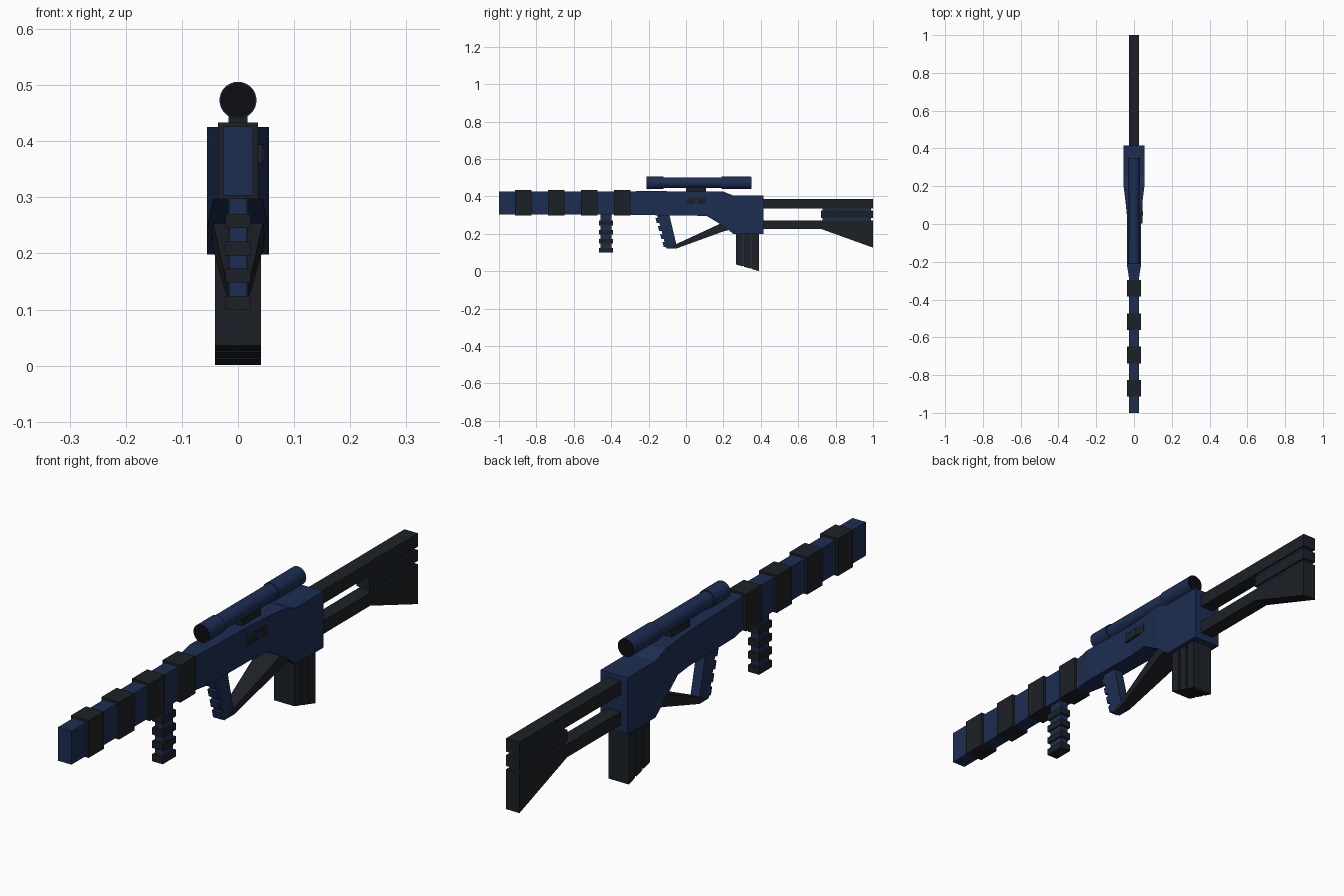
import bpy, bmesh
from math import pi
from mathutils import Matrix

if "Cube" in bpy.data.objects:
    bpy.data.objects.remove(bpy.data.objects["Cube"])


def material(name, rgb):
    m = bpy.data.materials.new(name)
    m.diffuse_color = (*rgb, 1)
    m.use_nodes = True
    m.node_tree.nodes["Principled BSDF"].inputs["Base Color"].default_value = m.diffuse_color
    return m


NAVY = material("navy", (0.012, 0.027, 0.085))
DARK = material("dark_grey", (0.012, 0.015, 0.019))
BLACK = material("black", (0.004, 0.004, 0.005))


def finish(bm, name, mat):
    bmesh.ops.recalc_face_normals(bm, faces=bm.faces)
    me = bpy.data.meshes.new(name)
    bm.to_mesh(me)
    bm.free()
    me.materials.append(mat)
    ob = bpy.data.objects.new(name, me)
    bpy.context.collection.objects.link(ob)
    return ob


def loft(name, sections, mat):
    """Skin a list of matching point rings."""
    bm = bmesh.new()
    rings = [[bm.verts.new(p) for p in s] for s in sections]
    n = len(rings[0])
    for a, b in zip(rings, rings[1:]):
        for i in range(n):
            j = (i + 1) % n
            bm.faces.new((a[i], a[j], b[j], b[i]))
    bm.faces.new(rings[0])
    bm.faces.new(rings[-1])
    return finish(bm, name, mat)


def plate(name, profile, half, mat):
    """Extrude a (y, z) side profile symmetrically across x."""
    return loft(name, [[(s * half, y, z) for y, z in profile] for s in (-1, 1)], mat)


def box(name, y0, y1, z0, z1, half, mat):
    return plate(name, [(y0, z0), (y1, z0), (y1, z1), (y0, z1)], half, mat)


def tube(name, y0, y1, z, r, mat):
    bm = bmesh.new()
    bmesh.ops.create_cone(bm, cap_ends=True, segments=32, radius1=r, radius2=r, depth=y1 - y0,
                          matrix=Matrix.Translation((0, (y0 + y1) / 2, z)) @ Matrix.Rotation(pi / 2, 4, 'X'))
    ob = finish(bm, name, mat)
    for p in ob.data.polygons:
        p.use_smooth = len(p.vertices) == 4
    for e in ob.data.edges:
        ends = [ob.data.vertices[v].co.y for v in e.vertices]
        e.use_edge_sharp = abs(ends[0] - ends[1]) < 1e-5
    return ob


# Barrel and its bands
box("barrel", -1.0, -0.28, 0.303, 0.426, 0.027, NAVY)
for i in range(4):
    y = -0.914 + i * 0.1765
    box(f"barrel_band_{i + 1}", y, y + 0.088, 0.297, 0.433, 0.036, DARK)

# Tapering body that widens into the rear receiver: y, half width, bottom, top
body = [(-0.295, 0.025, 0.302, 0.426), (-0.225, 0.036, 0.300, 0.430), (0.03, 0.036, 0.297, 0.425),
        (0.11, 0.044, 0.296, 0.425), (0.20, 0.055, 0.242, 0.425), (0.255, 0.055, 0.198, 0.404),
        (0.415, 0.055, 0.198, 0.404)]
loft("body", [[(-w, y, a), (w, y, a), (w, y, b), (-w, y, b)] for y, w, a, b in body], NAVY)

# Ejection port on the right side
port = box("ejection_port", 0.003, 0.108, 0.36, 0.394, 0.01, DARK)
port.location.x = 0.034
slider = box("port_slider", 0.045, 0.065, 0.366, 0.388, 0.01, NAVY)
slider.location.x = 0.0365

# Scope on its mount
box("scope_mount", 0.0, 0.108, 0.415, 0.455, 0.017, DARK)
tube("scope_tube", -0.13, 0.20, 0.473, 0.029, NAVY)
for part, y0, y1 in (("front", -0.21, -0.12), ("rear", 0.19, 0.347)):
    tube(f"scope_{part}_ring", y0, y1, 0.473, 0.033, NAVY)
tube("scope_front_lens", -0.212, -0.205, 0.473, 0.031, BLACK)
tube("scope_rear_lens", 0.342, 0.349, 0.473, 0.031, BLACK)

# Ribbed foregrip
box("foregrip_core", -0.457, -0.398, 0.11, 0.305, 0.016, NAVY)
for i in range(4):
    z = 0.099 + i * 0.0488
    box(f"foregrip_rib_{i + 1}", -0.466, -0.39, z, z + 0.025, 0.022, DARK)

# Slanted trigger grip with finger ridges on its front
plate("trigger_grip", [(-0.155, 0.305), (-0.09, 0.305), (-0.048, 0.128), (-0.06, 0.121),
                       (-0.105, 0.121)], 0.018, NAVY)
for i in range(4):
    y, z = -0.155 + i * 0.0125, 0.285 - i * 0.043
    plate(f"finger_ridge_{i + 1}", [(y - 0.008, z), (y + 0.03, z + 0.004), (y + 0.036, z - 0.024),
                                    (y - 0.001, z - 0.028)], 0.018, NAVY)

# Strut from the grip foot back to the receiver, widening rearwards
strut = [(-0.085, 0.018, 0.121, 0.134), (-0.05, 0.02, 0.122, 0.146), (0.20, 0.046, 0.213, 0.262),
         (0.26, 0.05, 0.228, 0.285)]
loft("grip_strut", [[(-w, y, a), (w, y, a), (w, y, b), (-w, y, b)] for y, w, a, b in strut], DARK)


# Magazine: blue core with dark ribs, slanted foot
def mag_slab(name, y0, y1, half, mat, lift=0.0):
    def foot(y):
        return 0.036 - (y - 0.268) * 0.29 + lift
    plate(name, [(y0, foot(y0)), (y1, foot(y1)), (y1, 0.21), (y0, 0.21)], half, mat)


mag_slab("magazine_core", 0.272, 0.384, 0.035, NAVY, 0.003)
for i, (y0, y1) in enumerate(((0.267, 0.302), (0.31, 0.345), (0.353, 0.389))):
    mag_slab(f"magazine_rib_{i + 1}", y0, y1, 0.041, DARK)

# Skeleton stock
box("stock_upper_bar", 0.41, 1.0, 0.336, 0.385, 0.027, DARK)
plate("stock_lower_bar", [(0.41, 0.225), (0.725, 0.225), (1.0, 0.126), (1.0, 0.272), (0.41, 0.272)], 0.027, DARK)
box("stock_middle_block", 0.722, 1.0, 0.284, 0.324, 0.027, DARK)
box("stock_core", 0.73, 0.99, 0.26, 0.345, 0.02, NAVY)
